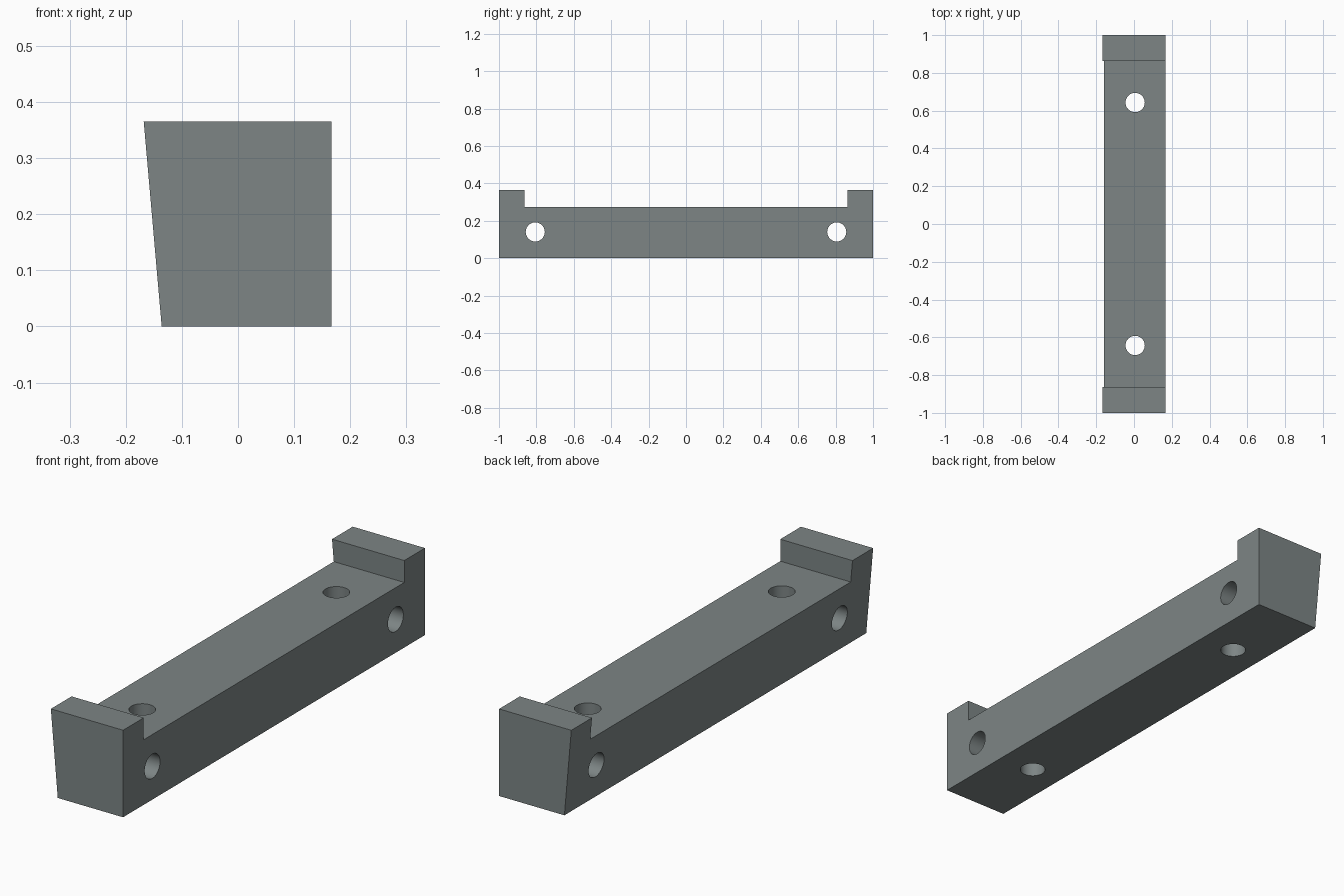
import bpy, bmesh, math

if "Cube" in bpy.data.objects:
    bpy.data.objects.remove(bpy.data.objects["Cube"])

TOP, DECK, RIGHT = 0.365, 0.273, 0.167
LIP_Y = 0.863


def left_x(z):
    """The left side leans outward as it rises."""
    return -0.136 - 0.032 * z / TOP


steel = bpy.data.materials.new("grey steel")
steel.diffuse_color = (0.205, 0.235, 0.235, 1)
steel.use_nodes = True
steel.node_tree.nodes["Principled BSDF"].inputs["Base Color"].default_value = steel.diffuse_color

# Bar with a raised lip at each end: side profile extruded across x
half = [(1, 0), (1, TOP), (LIP_Y, TOP), (LIP_Y, DECK)]
profile = half + [(-y, z) for y, z in reversed(half)]
bm = bmesh.new()
right = [bm.verts.new((RIGHT, y, z)) for y, z in profile]
left = [bm.verts.new((left_x(z), y, z)) for y, z in profile]
bm.faces.new(right)
bm.faces.new(left[::-1])
for i in range(len(profile)):
    j = (i + 1) % len(profile)
    bm.faces.new((right[i], left[i], left[j], right[j]))
bmesh.ops.recalc_face_normals(bm, faces=bm.faces)
mesh = bpy.data.meshes.new("lipped_bar")
bm.to_mesh(mesh)
bm.free()
mesh.materials.append(steel)
bar = bpy.data.objects.new("lipped_bar", mesh)
bpy.context.collection.objects.link(bar)


def drill(location, rotation):
    """Cut one round through hole in the bar."""
    bpy.ops.mesh.primitive_cylinder_add(vertices=48, radius=0.051, depth=1,
                                        location=location, rotation=rotation)
    cutter = bpy.context.object
    cutter.name = "hole_cutter"
    cutter.hide_render = True
    cutter.data.materials.append(steel)
    bpy.context.view_layer.objects.active = bar
    mod = bar.modifiers.new("hole", 'BOOLEAN')
    mod.operation, mod.solver, mod.object = 'DIFFERENCE', 'EXACT', cutter
    bpy.ops.object.modifier_apply(modifier=mod.name)
    bpy.data.objects.remove(cutter)


# Vertical holes through the deck, cross holes through the sides
for s in (-1, 1):
    drill((0.006, s * 0.643, 0.14), (0, 0, 0))
    drill((0, s * 0.806, 0.14), (0, math.pi / 2, 0))

# Smooth hole walls, crisp block edges
bpy.ops.object.select_all(action='DESELECT')
bar.select_set(True)
bpy.context.view_layer.objects.active = bar
bpy.ops.object.shade_smooth_by_angle(angle=math.radians(30))
